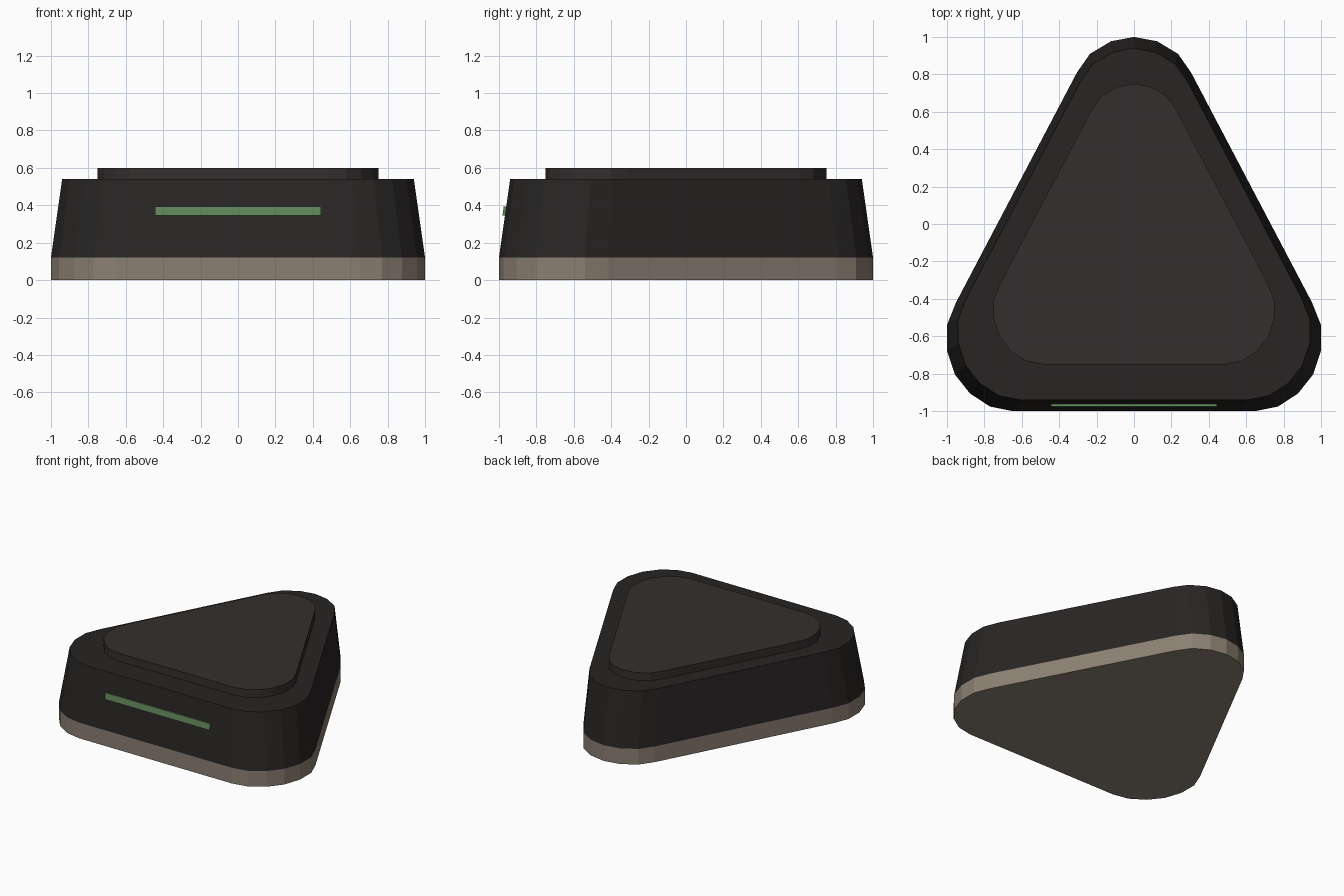
import bpy, bmesh
from math import atan2
from mathutils import Matrix

if "Cube" in bpy.data.objects:
    bpy.data.objects.remove(bpy.data.objects["Cube"])

# right half of the rounded triangle outline, front edge to rear tip
HALF = [(0.65, -1), (0.77, -0.976), (0.877, -0.906), (0.957, -0.805),
        (1, -0.676), (1, -0.54), (0.952, -0.42), (0.305, 0.81),
        (0.235, 0.91), (0.123, 0.977)]
OUTLINE = HALF + [(0, 1)] + [(-x, y) for x, y in reversed(HALF)]


def material(name, color):
    m = bpy.data.materials.new(name)
    m.diffuse_color = (*color, 1)
    m.use_nodes = True
    m.node_tree.nodes["Principled BSDF"].inputs["Base Color"].default_value = m.diffuse_color
    return m


def add_object(name, bm, mat):
    bmesh.ops.recalc_face_normals(bm, faces=bm.faces)
    me = bpy.data.meshes.new(name)
    bm.to_mesh(me)
    bm.free()
    me.materials.append(mat)
    ob = bpy.data.objects.new(name, me)
    bpy.context.collection.objects.link(ob)
    return ob


def slab(name, z0, s0, z1, s1, mat):
    """Outline lofted from scale s0 at z0 to scale s1 at z1."""
    bm = bmesh.new()
    lo, hi = ([bm.verts.new((x * s, y * s, z)) for x, y in OUTLINE]
              for z, s in ((z0, s0), (z1, s1)))
    bm.faces.new(lo)
    bm.faces.new(hi)
    n = len(lo)
    for i in range(n):
        j = (i + 1) % n
        bm.faces.new((lo[i], lo[j], hi[j], hi[i]))
    return add_object(name, bm, mat)


base_mat = material("taupe", (0.26, 0.215, 0.17))
body_mat = material("near_black", (0.021, 0.018, 0.017))
plate_mat = material("dark_brown", (0.033, 0.028, 0.026))
green_mat = material("green", (0.12, 0.24, 0.10))

# base band, tapered housing and raised top plate
slab("base_band", 0, 1, 0.12, 1, base_mat)
slab("housing", 0.12, 1, 0.54, 0.94, body_mat)
slab("top_plate", 0.54, 0.75, 0.60, 0.75, plate_mat)

# indicator strip lying on the sloped front wall
bm = bmesh.new()
bmesh.ops.create_cube(bm, size=1, matrix=Matrix.Diagonal((0.89, 0.018, 0.048, 1)))
strip = add_object("light_strip", bm, green_mat)
strip.location = (0, -0.969, 0.369)
strip.rotation_euler.x = -atan2(0.06, 0.42)
